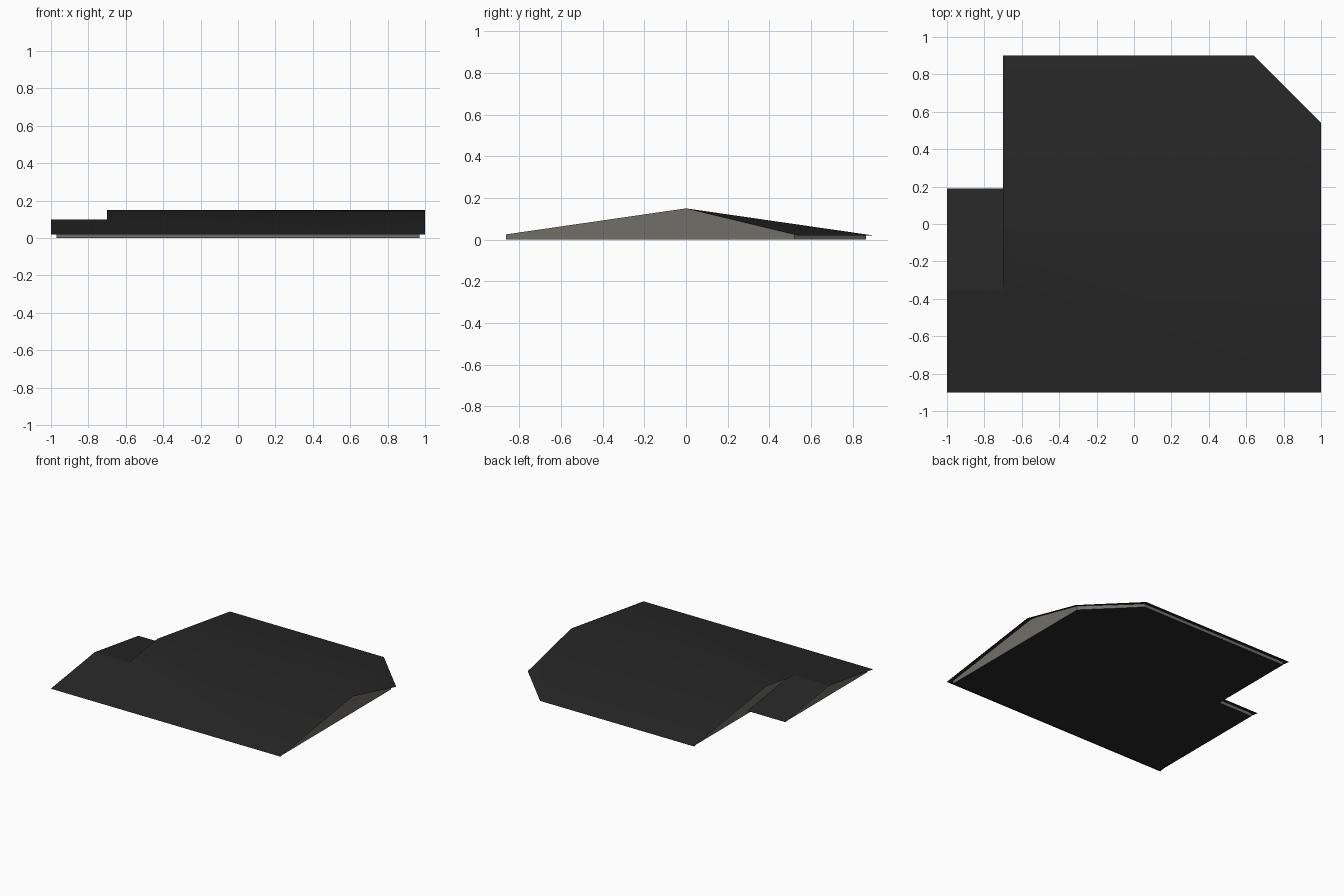
import bpy

if "Cube" in bpy.data.objects:
    bpy.data.objects.remove(bpy.data.objects["Cube"])

RIDGE, EAVE, HALF = 0.15, 0.02, 0.9
PITCH = (RIDGE - EAVE) / HALF
WING_Y = -0.355                      # ridge line of the small wing


def material(name, rgb):
    m = bpy.data.materials.new(name)
    m.diffuse_color = (*rgb, 1)
    m.use_nodes = True
    m.node_tree.nodes["Principled BSDF"].inputs["Base Color"].default_value = m.diffuse_color
    return m


dark = material("dark slate", (0.02, 0.02, 0.02))
beige = material("warm grey plaster", (0.165, 0.158, 0.138))


def main_z(x, y):
    """Main gable, cut by the sloping facet at the back right corner."""
    z = RIDGE - PITCH * abs(y)
    if y > 0:
        z = min(z, RIDGE - (x + y - 1) * (RIDGE - EAVE) / 0.54)
    return z


def wing_z(x, y):
    return RIDGE + PITCH * WING_Y - PITCH * abs(y - WING_Y)


def build(name, faces, mat, smooth=False):
    verts, index, polys = [], {}, []
    for f in faces:
        poly = []
        for p in f:
            key = tuple(round(c, 5) for c in p)
            if key not in index:
                index[key] = len(verts)
                verts.append(key)
            poly.append(index[key])
        polys.append(poly)
    me = bpy.data.meshes.new(name)
    me.from_pydata(verts, [], polys)
    me.materials.append(mat)
    for p in me.polygons:
        p.use_smooth = smooth
    ob = bpy.data.objects.new(name, me)
    bpy.context.collection.objects.link(ob)
    return ob


def lift(points, height):
    return [(x, y, height(x, y)) for x, y in points]


# Roof sheets: front slope, back slope, clipped corner and wing back slope
front = [(-1, -.9), (1, -.9), (1, 0), (-.7, 0), (-.7, WING_Y), (-1, WING_Y)]
back = [(-.7, 0), (1, 0), (.64, .9), (-.7, .9)]
corner = [(1, 0), (1, .54), (.64, .9)]
wing = [(-1, WING_Y), (-.67, WING_Y), (-.67, .19), (-1, .19)]
build("main_roof", [lift(s, main_z) for s in (front, back, corner)], dark, True)
build("wing_roof", [lift(wing, wing_z)], dark)


# Walls: strips following the inset outline up to the roof
def strip(path, top, bottom=lambda x, y: 0.0):
    faces = []
    for a, b in zip(path, path[1:]):
        quad = [(*a, bottom(*a)), (*b, bottom(*b)), (*b, top(*b)), (*a, top(*a))]
        if abs(quad[1][2] - quad[2][2]) < 1e-5:
            quad.pop(2)
        faces.append(quad)
    return faces


main_path = [(-.97, -.865), (.97, -.865), (.97, 0), (.97, .075), (.97, .52),
             (.625, .865), (-.67, .865), (-.67, .155)]
wing_path = [(-.67, .155), (-.97, .155), (-.97, WING_Y), (-.97, -.865)]
step_path = [(-.67, .155), (-.67, 0), (-.67, WING_Y)]
build("walls", strip(main_path, main_z) + strip(wing_path, wing_z)
      + strip(step_path, main_z, wing_z), beige)

# Closed underside
outline = main_path + wing_path[1:-1]
build("underside", [[(x, y, 0) for x, y in reversed(outline)]], dark)
